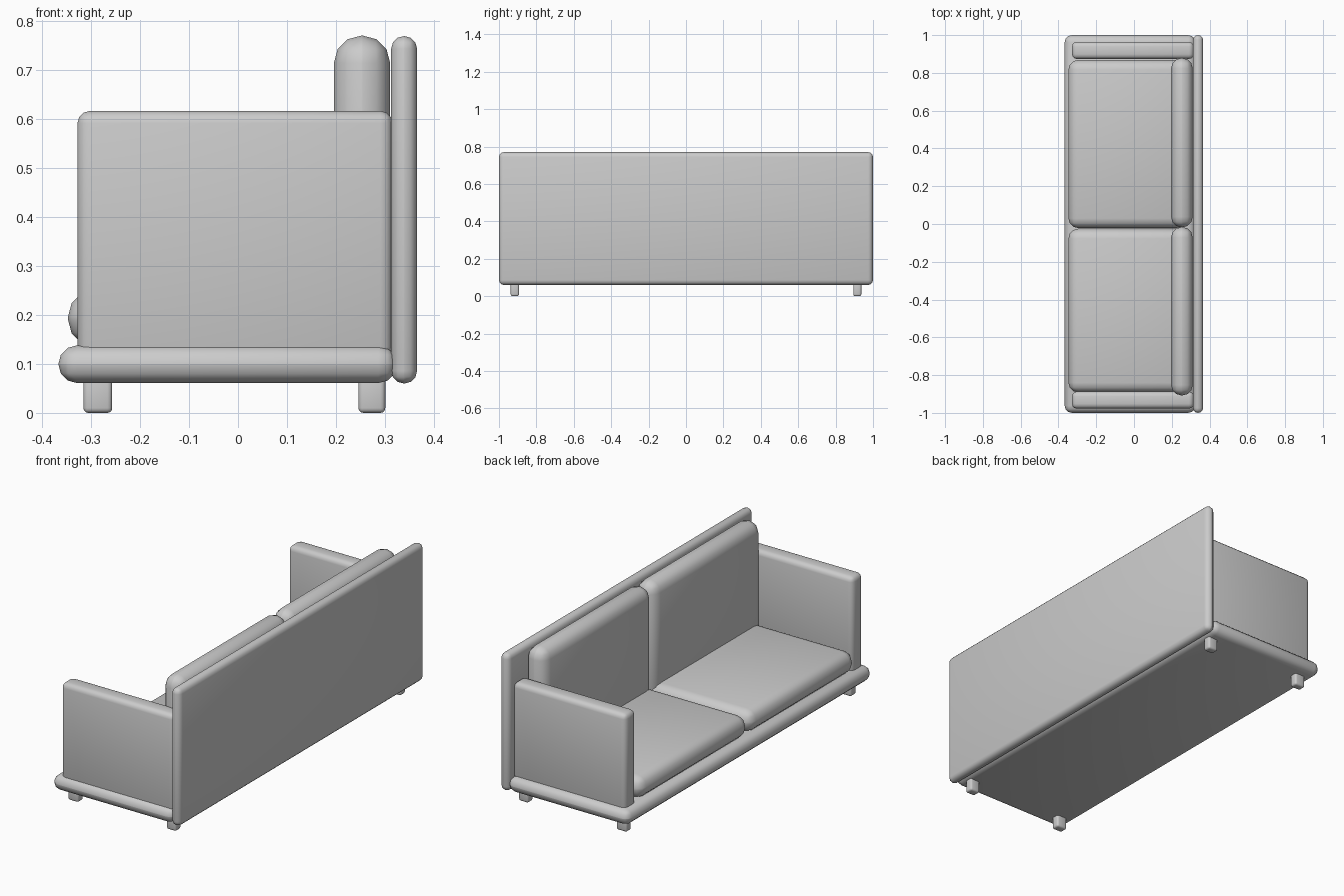
import bpy, bmesh, math

if "Cube" in bpy.data.objects:
    bpy.data.objects.remove(bpy.data.objects["Cube"])


def rounded_box(name, lo, hi, radius, segments=3):
    """Box between two corners with rounded edges."""
    size = [b - a for a, b in zip(lo, hi)]
    mid = [(a + b) / 2 for a, b in zip(lo, hi)]
    mesh = bpy.data.meshes.new(name)
    bm = bmesh.new()
    bmesh.ops.create_cube(bm, size=1)
    bmesh.ops.scale(bm, vec=size, verts=bm.verts)
    bmesh.ops.bevel(bm, geom=bm.edges[:], offset=radius, segments=segments,
                    profile=0.5, affect='EDGES', clamp_overlap=True)
    bm.to_mesh(mesh)
    bm.free()
    obj = bpy.data.objects.new(name, mesh)
    obj.location = mid
    bpy.context.collection.objects.link(obj)
    bpy.ops.object.select_all(action='DESELECT')
    obj.select_set(True)
    bpy.context.view_layer.objects.active = obj
    bpy.ops.object.shade_smooth_by_angle(angle=math.radians(40))
    return obj


# Base platform and tall back panel
rounded_box("base", (-0.367, -1.0, 0.061), (0.325, 1.0, 0.138), 0.038)
rounded_box("back_panel", (0.313, -1.0, 0.06), (0.366, 1.0, 0.77), 0.026)

# Arms
for side, y0, y1 in (("near", -0.977, -0.887), ("far", 0.874, 0.964)):
    rounded_box(side + "_arm", (-0.328, y0, 0.11), (0.316, y1, 0.617), 0.025)

# Seat and back cushions
for side, s0, s1, b0, b1 in (("near", -0.892, -0.025, -0.908, -0.016),
                             ("far", -0.022, 0.869, -0.018, 0.879)):
    rounded_box(side + "_seat_cushion", (-0.347, s0, 0.137), (0.29, s1, 0.25), 0.052)
    rounded_box(side + "_back_cushion", (0.196, b0, 0.15), (0.311, b1, 0.771), 0.056)

# Short legs
for x_name, x0, x1 in (("front", -0.316, -0.257), ("rear", 0.246, 0.301)):
    for y_name, y0, y1 in (("near", -0.937, -0.893), ("far", 0.895, 0.937)):
        rounded_box(f"{x_name}_{y_name}_leg", (x0, y0, 0.0), (x1, y1, 0.075), 0.01)
